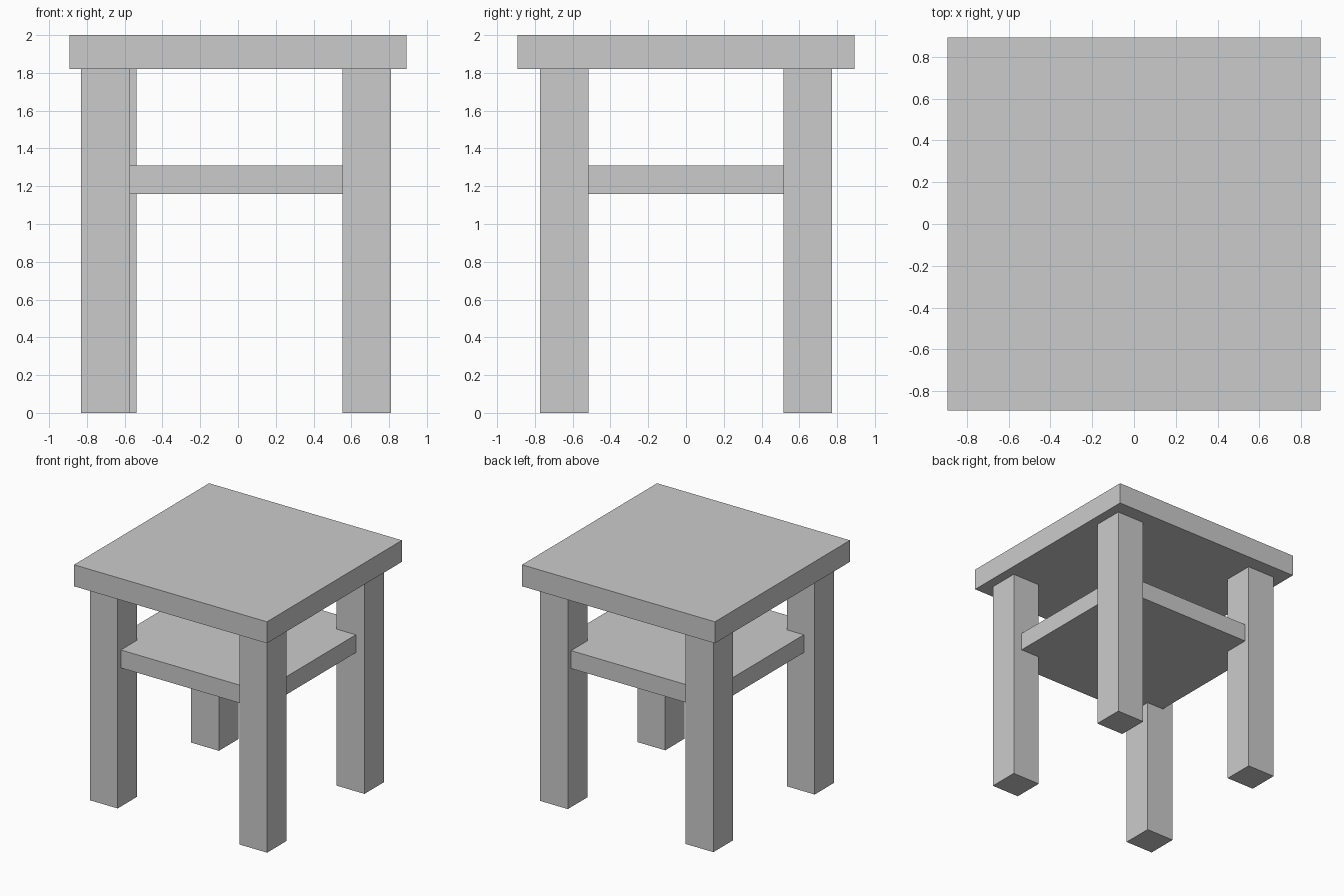
import bpy

if "Cube" in bpy.data.objects:
    bpy.data.objects.remove(bpy.data.objects["Cube"])


def box(name, x, y, z):
    """Box object spanning the given (min, max) ranges."""
    centre = [(a + b) / 2 for a, b in (x, y, z)]
    bpy.ops.mesh.primitive_cube_add(size=1, location=centre)
    ob = bpy.context.object
    ob.name = name
    ob.scale = [b - a for a, b in (x, y, z)]
    bpy.ops.object.transform_apply(location=False, rotation=False, scale=True)
    return ob


# Table top and lower shelf, whose corners sit inside the legs
box("table_top", (-0.893, 0.893), (-0.893, 0.893), (1.82, 2.0))
box("shelf", (-0.73, 0.73), (-0.73, 0.73), (1.16, 1.31))

# Legs; the back left one stands slightly further inward
LEG = 0.258
for name, cx, cy in (
    ("front_left_leg", -0.702, -0.644),
    ("front_right_leg", 0.682, -0.644),
    ("back_left_leg", -0.666, 0.644),
    ("back_right_leg", 0.682, 0.644),
):
    box(name, (cx - LEG / 2, cx + LEG / 2), (cy - LEG / 2, cy + LEG / 2), (0, 1.82))
